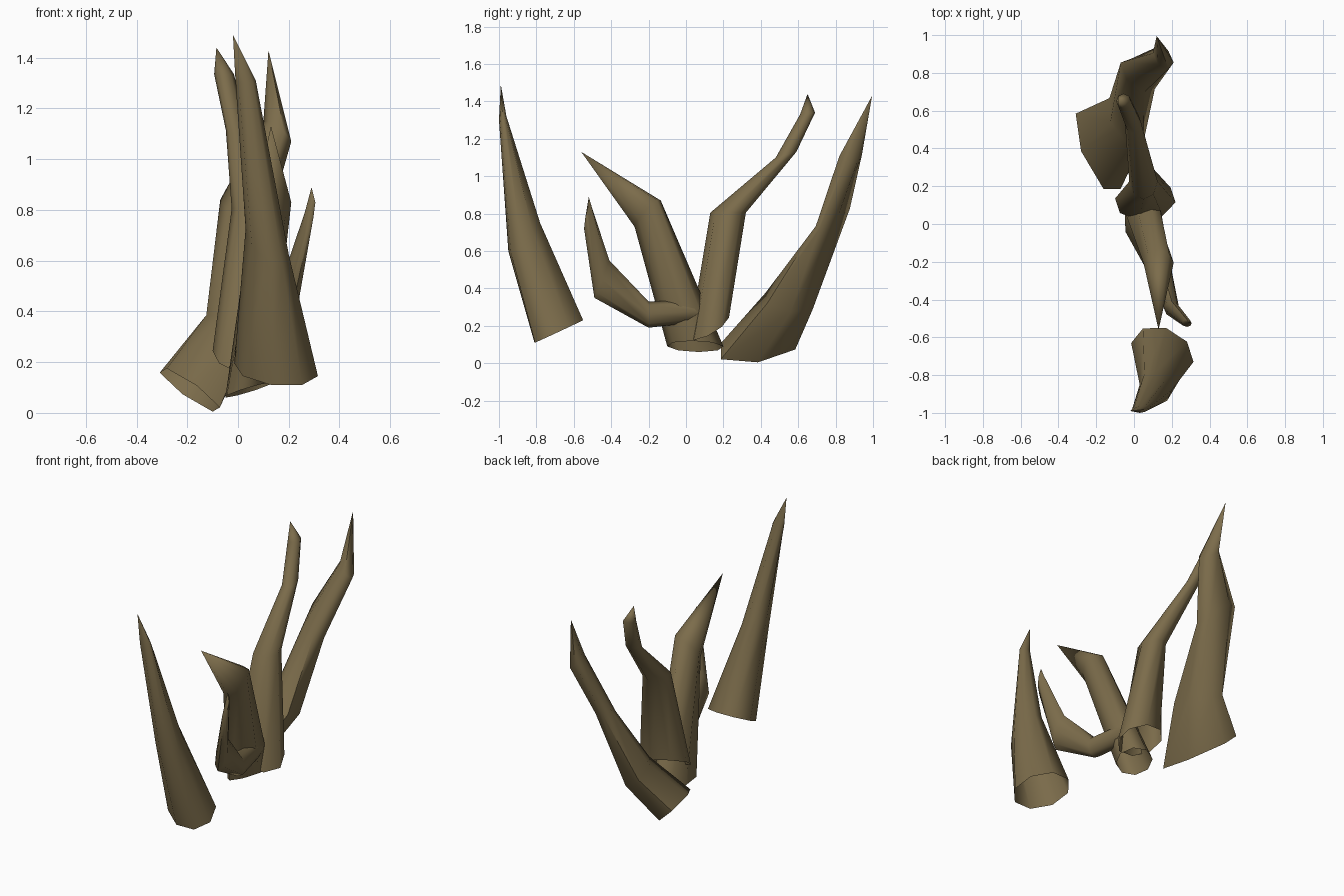
import bpy
import bmesh
from math import cos, sin, tau, radians
from mathutils import Vector

default_cube = bpy.data.objects.get("Cube")
if default_cube:
    bpy.data.objects.remove(default_cube, do_unlink=True)

# Single dull brown horn material
horn_brown = bpy.data.materials.new("horn_brown")
horn_brown.use_nodes = True
brown = (0.2, 0.15, 0.07, 1.0)
horn_brown.diffuse_color = brown
shader = next(node for node in horn_brown.node_tree.nodes if node.type == "BSDF_PRINCIPLED")
shader.inputs["Base Color"].default_value = brown


def make_horn(name, rings, tip, sides=8):
    """Skin elliptical rings (centre, side axis, depth axis) into an open horn ending in a point."""
    bm = bmesh.new()
    loops = []
    for centre, side_axis, depth_axis in rings:
        centre, side_axis, depth_axis = map(Vector, (centre, side_axis, depth_axis))
        angles = [tau * step / sides for step in range(sides)]
        loops.append([bm.verts.new(centre + side_axis * cos(a) + depth_axis * sin(a)) for a in angles])
    apex = bm.verts.new(tip)
    for lower, upper in zip(loops, loops[1:]):
        for i in range(sides):
            j = (i + 1) % sides
            bm.faces.new((lower[i], lower[j], upper[j], upper[i]))
    for i in range(sides):
        bm.faces.new((loops[-1][i], loops[-1][(i + 1) % sides], apex))

    mesh = bpy.data.meshes.new(name)
    bm.to_mesh(mesh)
    bm.free()
    mesh.materials.append(horn_brown)
    horn = bpy.data.objects.new(name, mesh)
    bpy.context.collection.objects.link(horn)
    bpy.ops.object.select_all(action="DESELECT")
    horn.select_set(True)
    bpy.context.view_layer.objects.active = horn
    bpy.ops.object.shade_smooth_by_angle(angle=radians(65))
    return horn


# Large, nearly straight horn standing apart at the front
make_horn("front_large_horn", [
    ((.15, -.68, .17), (.165, -.05, -.025), (.02, .13, .06)),
    ((.115, -.865, .675), (.085, -.015, -.05), (0, .085, .075)),
    ((.03, -.98, 1.31), (.04, 0, 0), (0, .02, .01)),
], tip=(-.02, -.99, 1.49))

# Slim horn that runs forward and then curls upward
make_horn("front_curled_horn", [
    ((.085, .035, .28), (.06, .02, 0), (0, -.03, .06)),
    ((.14, -.2, .26), (.05, 0, 0), (0, 0, .07)),
    ((.2, -.45, .45), (.04, 0, 0), (0, .04, .1)),
    ((.28, -.525, .78), (.025, 0, .05), (0, .02, .06)),
], tip=(.29, -.52, .89))

# Bent horn leaning forward from the middle
make_horn("middle_bent_horn", [
    ((.04, .05, .09), (.09, -.02, .03), (.03, .15, 0)),
    ((.13, -.205, .8), (.08, 0, .03), (0, .07, .07)),
], tip=(.13, -.56, 1.13))

# Tall horn bending backward from the middle
make_horn("middle_tall_horn", [
    ((.06, .125, .195), (.16, -.01, -.05), (.03, .105, .05)),
    ((.05, .225, .805), (.075, 0, 0), (0, .095, 0)),
    ((-.005, .535, 1.115), (.043, 0, 0), (0, .055, .015)),
    ((-.055, .65, 1.335), (.039, 0, 0), (0, .04, .005)),
], tip=(-.085, .65, 1.44))

# Large six-sided horn with a flared base sweeping up at the back
make_horn("back_large_horn", [
    ((-.19, .385, .09), (.09, 0, -.085), (-.085, .23, .03)),
    ((-.04, .55, .33), (.085, .01, -.055), (-.055, .14, -.02)),
    ((.02, .785, .78), (.09, -.07, -.06), (.015, .065, .02)),
    ((.155, .88, 1.11), (.055, -.025, -.04), (0, .055, -.02)),
], tip=(.12, .995, 1.43), sides=6)
